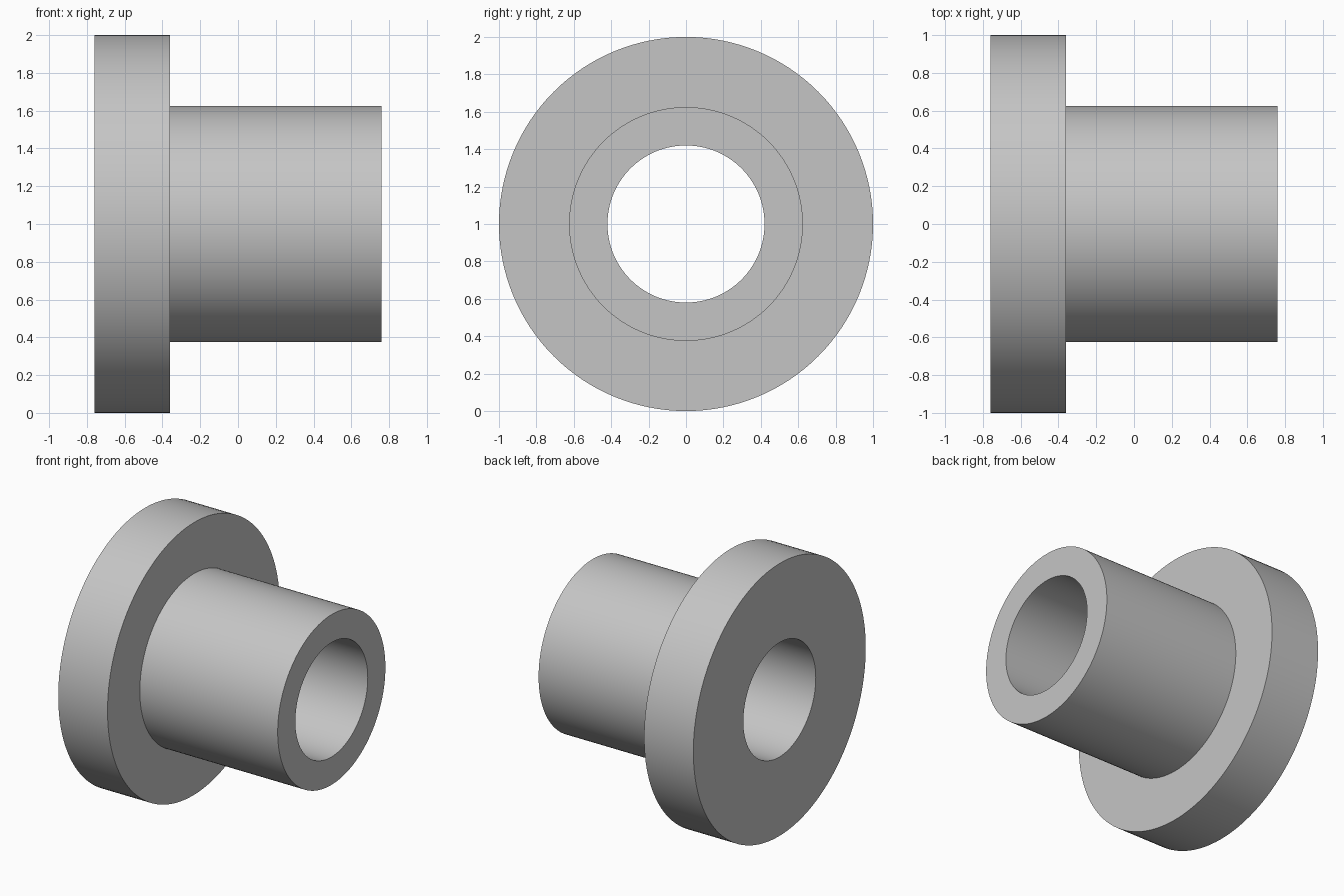
import bpy
import bmesh
import math
from mathutils import Matrix

cube = bpy.data.objects.get("Cube")
if cube:
    bpy.data.objects.remove(cube, do_unlink=True)

# Plain grey material
GREY = (0.56, 0.56, 0.56, 1.0)
mat = bpy.data.materials.new("plain grey")
mat.use_nodes = True
mat.diffuse_color = GREY
mat.node_tree.nodes["Principled BSDF"].inputs["Base Color"].default_value = GREY

SEGMENTS = 128
LEFT, STEP, RIGHT = -0.76, -0.36, 0.76
FLANGE_R, SLEEVE_R, BORE_R = 1.0, 0.625, 0.42

# Closed cross-section (x, radius), running around the bushing wall
profile = [(LEFT, BORE_R), (LEFT, FLANGE_R), (STEP, FLANGE_R),
           (STEP, SLEEVE_R), (RIGHT, SLEEVE_R), (RIGHT, BORE_R)]

# Flanged bushing: revolve the cross-section about the x axis
bm = bmesh.new()
verts = [bm.verts.new((x, 0, r)) for x, r in profile]
edges = [bm.edges.new((v, verts[(i + 1) % len(verts)])) for i, v in enumerate(verts)]
bmesh.ops.spin(bm, geom=verts + edges, cent=(0, 0, 0), axis=(1, 0, 0),
               angle=2 * math.pi, steps=SEGMENTS, use_merge=True)
bmesh.ops.remove_doubles(bm, verts=bm.verts, dist=0.0001)
bmesh.ops.recalc_face_normals(bm, faces=bm.faces)
bm.transform(Matrix.Translation((0, 0, FLANGE_R)))

mesh = bpy.data.meshes.new("flanged_bushing")
bm.to_mesh(mesh)
bm.free()
mesh.materials.append(mat)
bushing = bpy.data.objects.new("flanged_bushing", mesh)
bpy.context.collection.objects.link(bushing)

# Smooth walls, sharp rims
bpy.ops.object.select_all(action="DESELECT")
bushing.select_set(True)
bpy.context.view_layer.objects.active = bushing
bpy.ops.object.shade_smooth_by_angle(angle=math.radians(30))
